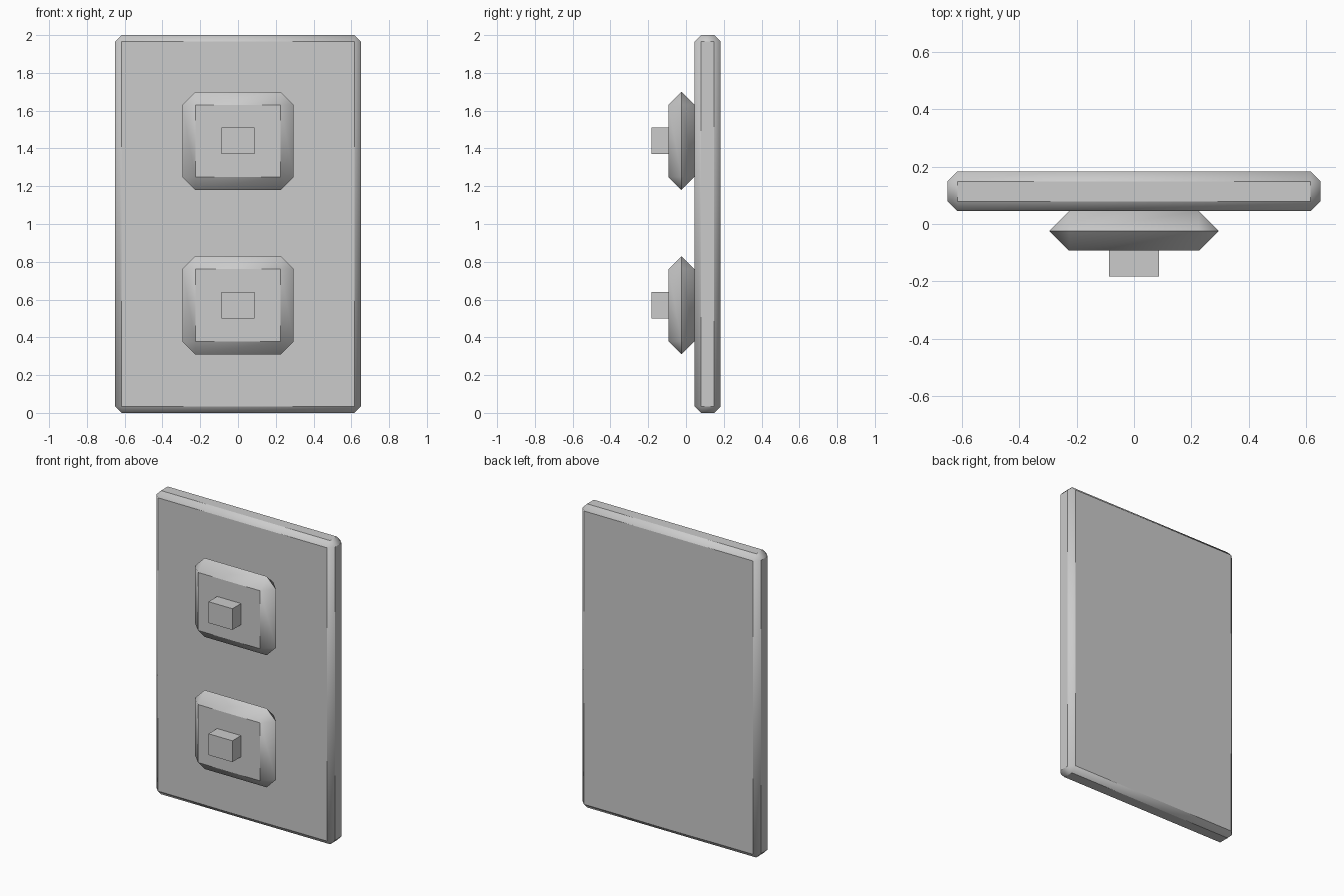
import bpy, bmesh
from mathutils import Matrix, Vector

if "Cube" in bpy.data.objects:
    bpy.data.objects.remove(bpy.data.objects["Cube"])


def box(name, lo, hi, bevel=0.0):
    """Box between two corners, with an optional one-segment bevel."""
    lo, hi = Vector(lo), Vector(hi)
    bm = bmesh.new()
    bmesh.ops.create_cube(
        bm, size=1.0,
        matrix=Matrix.Translation((lo + hi) / 2) @ Matrix.Diagonal((*(hi - lo), 1)))
    if bevel:
        bmesh.ops.bevel(bm, geom=bm.edges[:], offset=bevel, segments=1,
                        affect='EDGES', clamp_overlap=True)
        bmesh.ops.remove_doubles(bm, verts=bm.verts[:], dist=0.0005)
        bmesh.ops.recalc_face_normals(bm, faces=bm.faces[:])
    me = bpy.data.meshes.new(name)
    bm.to_mesh(me)
    bm.free()
    ob = bpy.data.objects.new(name, me)
    bpy.context.collection.objects.link(ob)
    if bevel:
        # bevel strips blend into the corners, main faces stay flat
        bpy.ops.object.select_all(action='DESELECT')
        ob.select_set(True)
        bpy.context.view_layer.objects.active = ob
        bpy.ops.object.shade_smooth_by_angle(angle=0.698)
    return ob


# wall plate
box("wall_plate", (-0.65, 0.045, 0), (0.65, 0.183, 2.0), 0.034)

# two switches: chamfered base with a small square toggle
for label, z in (("lower", 0.57), ("upper", 1.44)):
    box(label + "_switch_base", (-0.295, -0.093, z - 0.26), (0.295, 0.045, z + 0.26), 0.069)
    box(label + "_toggle", (-0.087, -0.183, z - 0.07), (0.087, -0.083, z + 0.07))
